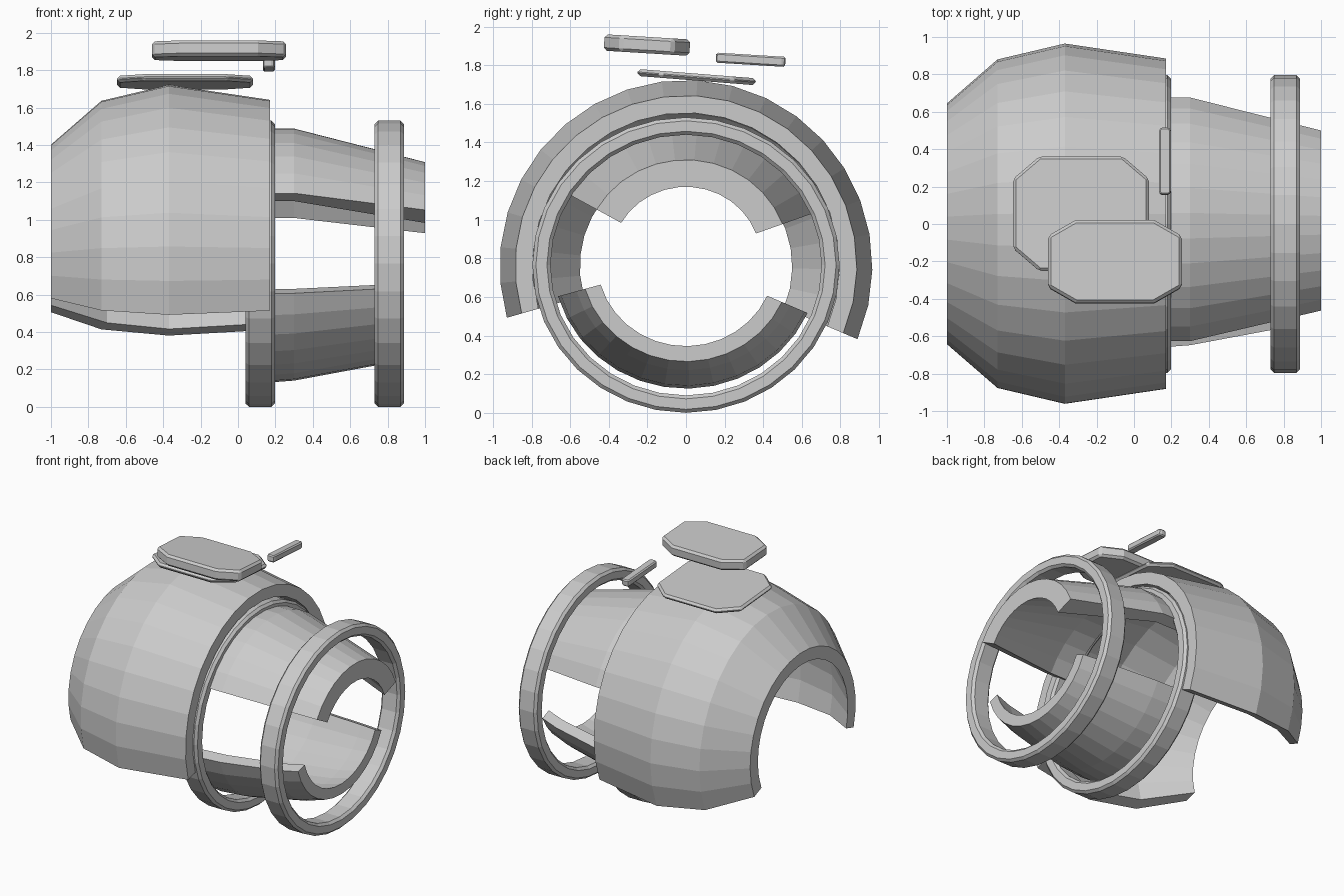
import bpy, bmesh
from math import cos, sin, radians

cube = bpy.data.objects.get("Cube")
if cube:
    bpy.data.objects.remove(cube, do_unlink=True)


def finish(name, bm):
    bmesh.ops.recalc_face_normals(bm, faces=bm.faces)
    mesh = bpy.data.meshes.new(name)
    bm.to_mesh(mesh)
    bm.free()
    obj = bpy.data.objects.new(name, mesh)
    bpy.context.collection.objects.link(obj)
    return obj


def add_bevel(obj, width, segments=1):
    mod = obj.modifiers.new("Edge bevel", "BEVEL")
    mod.width = width
    mod.segments = segments
    mod.limit_method = "ANGLE"
    mod.angle_limit = radians(40)


def sweep(name, profile, start, end, steps, height, stretch=1.0):
    """Turn a closed (x, radius) section about the x axis; angles run from +y to +z."""
    bm = bmesh.new()
    full = end - start >= 360
    rows = []
    for i in range(steps if full else steps + 1):
        a = radians(start + (end - start) * i / steps)
        rows.append([bm.verts.new((x, r * stretch * cos(a), height + r * sin(a)))
                     for x, r in profile])
    n = len(profile)
    pairs = list(zip(rows, rows[1:]))
    if full:
        pairs.append((rows[-1], rows[0]))
    for a, b in pairs:
        for j in range(n):
            k = (j + 1) % n
            bm.faces.new((a[j], a[k], b[k], b[j]))
    if not full:
        # Quads across the cut ends pair each outer point with its inner point
        for row in (rows[0], rows[-1]):
            for j in range(n // 2 - 1):
                bm.faces.new((row[j], row[j + 1], row[n - 2 - j], row[n - 1 - j]))
    return finish(name, bm)


def shell(outer, inner):
    return outer + inner[::-1]


def plate(name, outline, thickness, location, tilt, bevel):
    bm = bmesh.new()
    base = bm.faces.new([bm.verts.new((x, y, -thickness / 2)) for x, y in outline])
    top = bmesh.ops.extrude_face_region(bm, geom=[base])["geom"]
    bmesh.ops.translate(bm, vec=(0, 0, thickness),
                        verts=[v for v in top if isinstance(v, bmesh.types.BMVert)])
    obj = finish(name, bm)
    obj.location = location
    obj.rotation_euler.x = radians(tilt)
    add_bevel(obj, bevel)
    return obj


def octagon(w, d, cx, cy):
    """Rectangle of half sizes w, d with corners cut by cx, cy."""
    return [(w, cy - d), (w, d - cy), (w - cx, d), (cx - w, d),
            (-w, d - cy), (-w, cy - d), (cx - w, -d), (w - cx, -d)]


# Shoulder shell, open underneath
sweep("shoulder_shell",
      shell([(-1, .645), (-.73, .88), (-.37, .965), (.17, .885)],
            [(-1, .55), (-.70, .79), (-.37, .875), (.17, .795)]),
      -23, 196, 20, .758)

# Upper and lower arm shells
sweep("upper_arm_shell",
      shell([(.1, .69), (.3, .69), (1, .51)],
            [(.1, .605), (.3, .605), (1, .37)]),
      20.3, 150.3, 12, .8, 1.045)
sweep("lower_arm_shell",
      shell([(.1, .66), (.3, .645), (.73, .565), (.88, .52)],
            [(.1, .575), (.3, .56), (.73, .485), (.88, .44)]),
      196, 336, 13, .785, 1.045)

# Matching retaining rings
for name, x in (("inner_ring", .04), ("outer_ring", .73)):
    ring = sweep(name, [(x, .765), (x + .157, .765), (x + .157, .675), (x, .675)],
                 0, 360, 32, .765, 1.04)
    add_bevel(ring, .018)

# Floating plates and pin above the shoulder
plate("lower_plate", octagon(.363, .307, .14, .12), .036, (-.283, .055, 1.738), -4.5, .015)
plate("upper_plate", octagon(.358, .222, .148, .085), .085, (-.102, -.202, 1.904), -3.5, .016)
plate("pin", octagon(.032, .18, .012, .012), .052, (.165, .335, 1.828), -3.5, .014)
